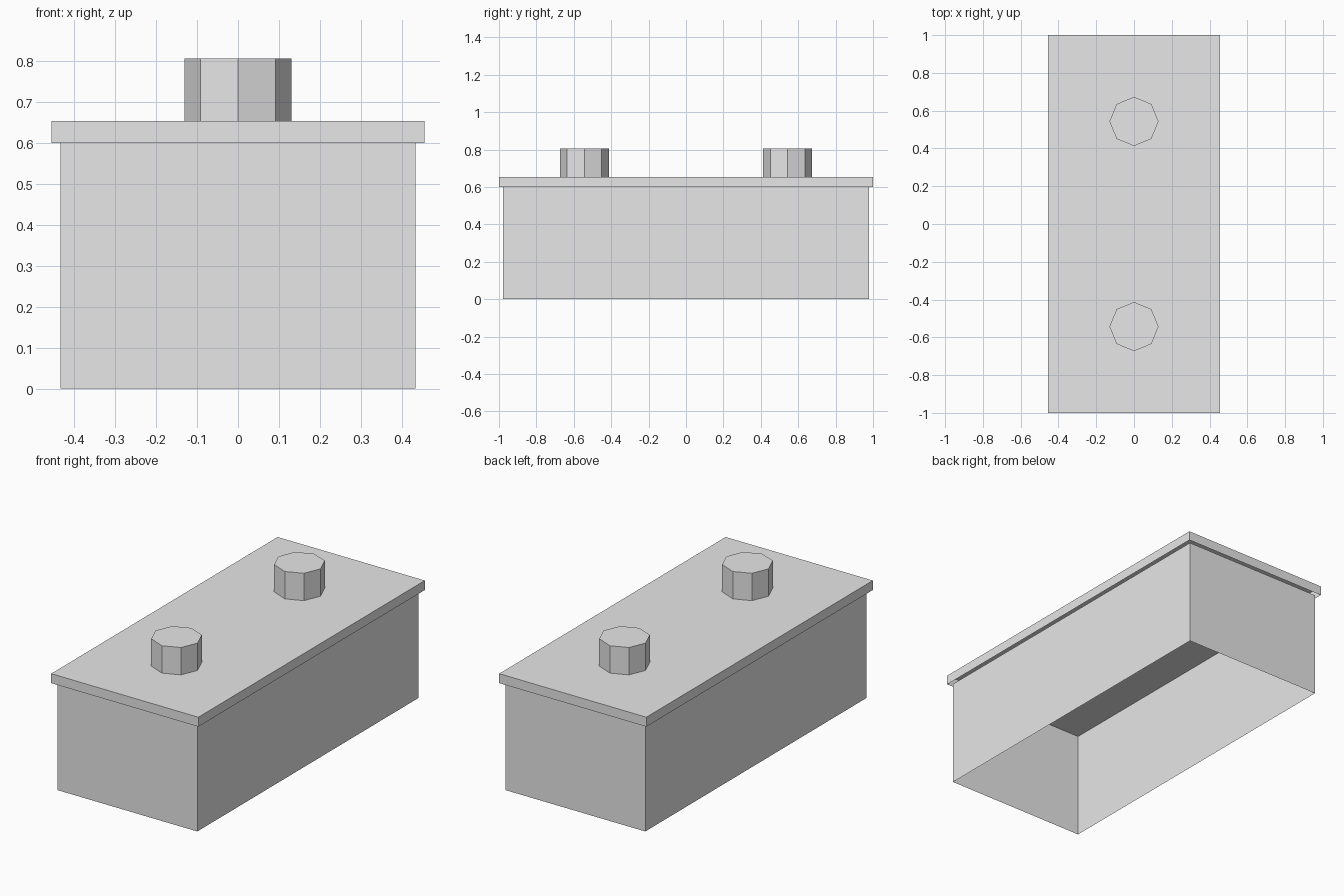
import bpy, bmesh, math
from mathutils import Matrix

if "Cube" in bpy.data.objects:
    bpy.data.objects.remove(bpy.data.objects["Cube"])

grey = bpy.data.materials.new("light_grey")
grey.diffuse_color = (0.8, 0.8, 0.8, 1)
grey.use_nodes = True
grey.node_tree.nodes["Principled BSDF"].inputs["Base Color"].default_value = grey.diffuse_color


def finish(bm, name):
    """Remove the hidden downward face and make a flat-shaded object."""
    bm.normal_update()
    low = [f for f in bm.faces if f.normal.z < -0.9]
    bmesh.ops.delete(bm, geom=low, context='FACES')
    mesh = bpy.data.meshes.new(name)
    bm.to_mesh(mesh)
    bm.free()
    mesh.materials.append(grey)
    obj = bpy.data.objects.new(name, mesh)
    bpy.context.collection.objects.link(obj)
    return obj


def open_box(name, hx, hy, z0, z1):
    bm = bmesh.new()
    mat = Matrix.Translation((0, 0, (z0 + z1) / 2)) @ Matrix.Diagonal((2 * hx, 2 * hy, z1 - z0, 1))
    bmesh.ops.create_cube(bm, size=1, matrix=mat)
    return finish(bm, name)


def terminal(name, y, r, z0, z1):
    bm = bmesh.new()
    bmesh.ops.create_cone(bm, cap_ends=True, segments=8, radius1=r, radius2=r, depth=z1 - z0,
                          matrix=Matrix.Translation((0, y, (z0 + z1) / 2)))
    # Make sure a corner points straight along each axis
    if not any(abs(v.co.x) < 1e-4 for v in bm.verts):
        bmesh.ops.rotate(bm, verts=bm.verts, cent=(0, y, 0),
                         matrix=Matrix.Rotation(math.pi / 8, 3, 'Z'))
    return finish(bm, name)


# Case and overhanging lid, both open underneath
open_box("case", 0.433, 0.978, 0.0, 0.6)
open_box("lid", 0.455, 1.0, 0.6, 0.653)

# Two octagonal terminals on the lid
for name, y in (("front_terminal", -0.543), ("back_terminal", 0.543)):
    terminal(name, y, 0.13, 0.653, 0.806)
